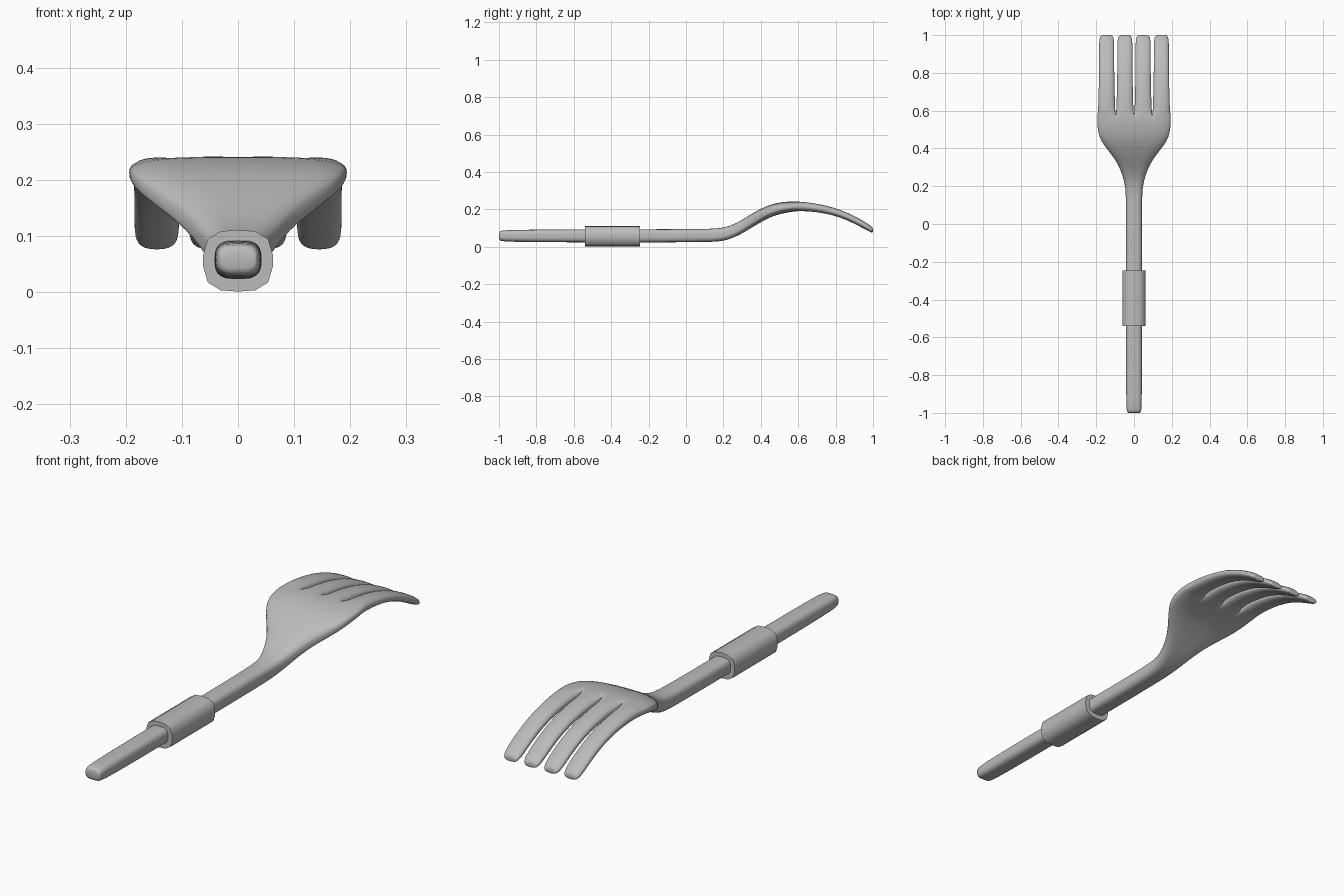
import bpy, bmesh, math

if "Cube" in bpy.data.objects:
    bpy.data.objects.remove(bpy.data.objects["Cube"])

metal = bpy.data.materials.new("grey metal")
metal.use_nodes = True
metal.diffuse_color = (0.5, 0.5, 0.5, 1)
metal.node_tree.nodes["Principled BSDF"].inputs["Base Color"].default_value = (0.5, 0.5, 0.5, 1)

N = 6         # columns across one tine
TINES = 4


def local_u():
    return [math.sin(math.pi * (k / N - 0.5)) for k in range(N + 1)]


def head_u():
    us = [-1.0]
    for t in range(TINES):
        us += [(2 * t + 1 + u) / TINES - 1 for u in local_u()[1:]]
    return us


def section(us, y, cx, half_w, z, half_t, power, edge):
    """Top and bottom rows of a rounded-rectangle section."""
    top, bottom = [], []
    for u in us:
        h = half_t * max(edge, max(0, 1 - abs(u) ** power) ** (1 / power))
        x = cx + half_w * u
        top.append((x, y, z + h))
        bottom.append((x, y, z - h))
    return top, bottom


def loft(bm, sections, cap_start, cap_end):
    rows = [[[bm.verts.new(p) for p in side] for side in s] for s in sections]
    loops = [top + bottom[::-1] for top, bottom in rows]
    for a, b in zip(loops, loops[1:]):
        for i in range(len(a)):
            j = (i + 1) % len(a)
            bm.faces.new((a[i], a[j], b[j], b[i]))
    for on, (top, bottom) in ((cap_start, rows[0]), (cap_end, rows[-1])):
        if on:
            for i in range(len(top) - 1):
                bm.faces.new((top[i], top[i + 1], bottom[i + 1], bottom[i]))


def finish(name, bm, levels):
    bmesh.ops.remove_doubles(bm, verts=bm.verts, dist=0.0001)
    bmesh.ops.recalc_face_normals(bm, faces=bm.faces)
    mesh = bpy.data.meshes.new(name)
    bm.to_mesh(mesh)
    bm.free()
    mesh.materials.append(metal)
    obj = bpy.data.objects.new(name, mesh)
    bpy.context.collection.objects.link(obj)
    if levels:
        mod = obj.modifiers.new("smooth", "SUBSURF")
        mod.levels = mod.render_levels = levels
    bpy.ops.object.select_all(action="DESELECT")
    obj.select_set(True)
    bpy.context.view_layer.objects.active = obj
    bpy.ops.object.shade_smooth_by_angle(angle=math.radians(50))


# Handle and head: y, half width, middle height, half thickness
body = [
    (-1.0, 0.031, 0.058, 0.020), (-0.994, 0.037, 0.058, 0.026),
    (-0.97, 0.041, 0.058, 0.031), (-0.8, 0.042, 0.058, 0.034),
    (-0.3, 0.042, 0.058, 0.035), (0.1, 0.042, 0.059, 0.035),
    (0.18, 0.044, 0.063, 0.035), (0.23, 0.052, 0.073, 0.035),
    (0.29, 0.072, 0.101, 0.036), (0.34, 0.098, 0.132, 0.037),
    (0.39, 0.138, 0.162, 0.036), (0.44, 0.175, 0.187, 0.034),
    (0.48, 0.189, 0.201, 0.032), (0.53, 0.195, 0.211, 0.030),
    (0.575, 0.194, 0.215, 0.027),
]
bm = bmesh.new()
rings = [section(head_u(), y, 0, w, z, t, 3.2, 0.3) for y, w, z, t in body]
loft(bm, rings, True, False)

# Tines split off from the last head section
tine = [
    (0.60, 0.0455, 0.216, 0.026), (0.66, 0.0435, 0.213, 0.024),
    (0.74, 0.0415, 0.201, 0.022), (0.82, 0.040, 0.180, 0.021),
    (0.90, 0.040, 0.145, 0.021), (0.96, 0.040, 0.111, 0.020),
    (0.985, 0.037, 0.096, 0.018), (0.997, 0.031, 0.089, 0.014),
    (1.0, 0.024, 0.087, 0.009),
]
for t in range(TINES):
    side = t - (TINES - 1) / 2
    start = tuple(row[t * N:(t + 1) * N + 1] for row in rings[-1])
    parts = [start]
    for y, w, z, h in tine:
        parts.append(section(local_u(), y, side * 0.0965, w, z, h, 2.5, 0.25))
    loft(bm, parts, False, True)
finish("fork_body", bm, 1)

# Sleeve around the handle
bm = bmesh.new()
loft(bm, [section(local_u(), y, 0, 0.062, 0.056, 0.055, 3, 0.2) for y in (-0.54, -0.245)], True, True)
finish("handle_sleeve", bm, 0)
